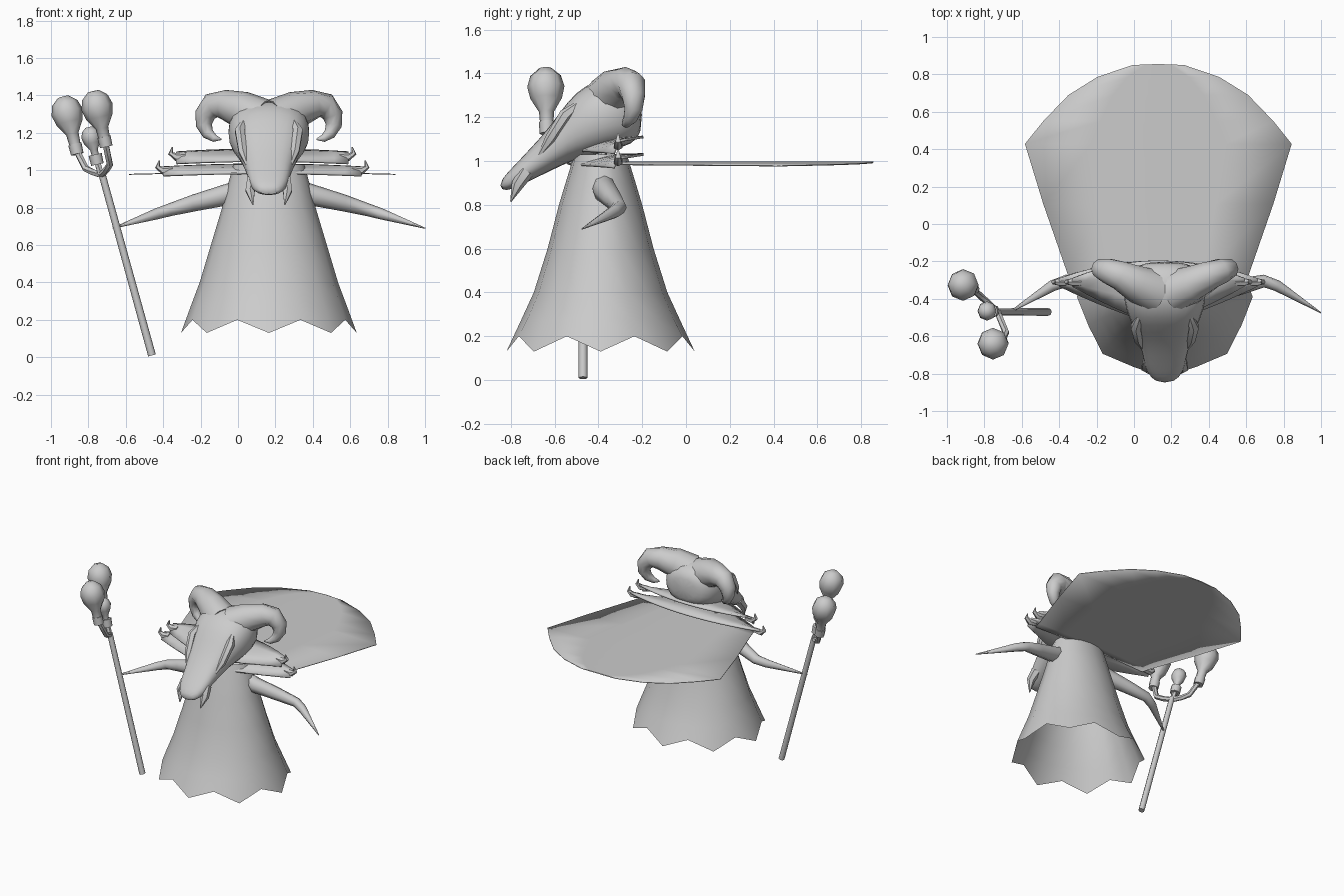
import bpy, bmesh, math
from mathutils import Vector

cube = bpy.data.objects.get("Cube")
if cube:
    bpy.data.objects.remove(cube, do_unlink=True)

grey = bpy.data.materials.new("plain grey")
grey.use_nodes = True
grey.diffuse_color = (0.6, 0.6, 0.6, 1)
bsdf = next(n for n in grey.node_tree.nodes if n.type == 'BSDF_PRINCIPLED')
bsdf.inputs["Base Color"].default_value = (0.6, 0.6, 0.6, 1)
bsdf.inputs["Roughness"].default_value = 0.8

CX = 0.165   # middle of body and head
RX = 0.13    # middle of cape and collars


def loft(name, rings, closed=True, caps=True, angle=50, thick=0, subdiv=0):
    """Join rows of points into a surface."""
    bm = bmesh.new()
    rows = [[bm.verts.new(p) for p in ring] for ring in rings]
    n = len(rows[0])
    for a, b in zip(rows, rows[1:]):
        for i in range(n if closed else n - 1):
            j = (i + 1) % n
            bm.faces.new((a[i], a[j], b[j], b[i]))
    if closed and caps:
        bm.faces.new(rows[0])
        bm.faces.new(rows[-1])
    bmesh.ops.recalc_face_normals(bm, faces=bm.faces)
    mesh = bpy.data.meshes.new(name)
    bm.to_mesh(mesh)
    bm.free()
    mesh.materials.append(grey)
    obj = bpy.data.objects.new(name, mesh)
    bpy.context.collection.objects.link(obj)
    bpy.ops.object.select_all(action='DESELECT')
    obj.select_set(True)
    bpy.context.view_layer.objects.active = obj
    bpy.ops.object.shade_smooth_by_angle(angle=math.radians(angle))
    if thick:
        mod = obj.modifiers.new("thickness", 'SOLIDIFY')
        mod.thickness = thick
        mod.offset = 0
    if subdiv:
        obj.modifiers.new("smooth", 'SUBSURF').levels = subdiv
        obj.modifiers["smooth"].render_levels = subdiv
    return obj


def tube(name, path, radii, ref, sides=8, **kw):
    """Round limb along a path, with a radius at each point."""
    pts = [Vector(p) for p in path]
    rings = []
    for i, (p, r) in enumerate(zip(pts, radii)):
        t = (pts[min(i + 1, len(pts) - 1)] - pts[max(i - 1, 0)]).normalized()
        u = t.cross(Vector(ref)).normalized()
        v = t.cross(u)
        angles = [math.tau * k / sides for k in range(sides)]
        rings.append([p + r * (u * math.cos(a) + v * math.sin(a)) for a in angles])
    return loft(name, rings, **kw)


def mirrored(path, side, cx=CX):
    return [(cx + side * x, y, z) for x, y, z in path]


# Robe: flared skirt with eight hanging points
rings = []
for z, rx, ry in [(1.03, .19, .12), (.9, .225, .16), (.8, .25, .19), (.6, .31, .242),
                  (.4, .37, .305), (.28, .415, .36), (.13, .47, .43)]:
    ring = []
    for i in range(16):
        a = math.tau * i / 16
        notch = z < .2 and i % 2
        k = .94 if notch else 1
        ring.append((CX + k * rx * math.cos(a), -.39 + k * ry * math.sin(a),
                     z + (.07 if notch else 0)))
    rings.append(ring)
loft("robe", rings, caps=False, angle=60)

# Cape: flat fan behind the shoulders
rows = [(.47, -.32), (.485, -.267), (.615, .107), (.713, .428), (.615, .55),
        (.48, .69), (.326, .786), (.138, .85), (.01, .855)]
loft("cape", [[(RX + s * w, y, .995 - .017 * abs(s) * w / .713) for s in (-1, -.5, 0, .5, 1)]
              for w, y in rows], closed=False, thick=.005)

# Collars: two leaf-shaped plates with curled ends
for name, half, base, lift in [("lower_collar", .53, .985, .045), ("upper_collar", .46, 1.05, .06)]:
    rows = []
    for i in range(13):
        s = i / 6 - 1
        front = -.33 - .2 * (1 - abs(s) ** 1.3)
        back = -.29 + .095 * (1 - s * s)
        row = []
        for t in (0, .33, .67, 1):
            wave = .015 * math.sin(math.pi * t)
            row.append((RX + half * s, front + (back - front) * t,
                        base + lift * t + wave - .015 * s * s))
        rows.append(row)
    loft(name, rows, closed=False, thick=.012)
    for side, label in [(1, "left"), (-1, "right")]:
        z = base + lift * .5
        curl = [(half - .05, -.31, z - .005), (half, -.31, z - .01),
                (half + .03, -.31, z + .01), (half + .02, -.31, z + .045)]
        tube(f"{label}_{name}_curl", mirrored(curl, side, RX), (.02, .022, .014, .003),
             (0, 1, 0), sides=6)

# Head: long skull sloping down to the snout (y, top, bottom, half width)
rings = []
for y, top, bottom, w in [(-.2, 1.29, 1.13, .1), (-.24, 1.355, 1.07, .19), (-.36, 1.385, 1.04, .235),
                          (-.46, 1.355, 1.01, .215), (-.54, 1.28, .99, .18), (-.62, 1.16, .95, .145),
                          (-.71, 1.06, .91, .118), (-.79, .975, .865, .105), (-.85, .91, .865, .05)]:
    ring = []
    for i in range(12):
        a = math.tau * (i + .5) / 12
        c, s = math.cos(a), math.sin(a)
        c = math.copysign(abs(c) ** .8, c)
        s = math.copysign(abs(s) ** .8, s)
        ring.append((CX + w * c, y, (top + bottom) / 2 + (top - bottom) / 2 * s))
    rings.append(ring)
loft("head", rings, angle=60, subdiv=1)

# Paired parts: horns, brows, tusks and arms
for side, label in [(1, "left"), (-1, "right")]:
    horn = [(.05, -.36, 1.27), (.15, -.32, 1.325), (.24, -.275, 1.35), (.305, -.25, 1.345),
            (.342, -.24, 1.295), (.347, -.24, 1.24), (.325, -.255, 1.195), (.29, -.275, 1.17),
            (.255, -.29, 1.165)]
    tube(f"{label}_horn", mirrored(horn, side), (.12, .1, .08, .068, .055, .043, .032, .02, .004),
         (0, 1, 0), sides=10, angle=70)
    brow = [(.13, -.48, 1.27), (.155, -.55, 1.21), (.14, -.62, 1.1), (.11, -.68, 1.01)]
    tube(f"{label}_brow", mirrored(brow, side), (.012, .03, .025, .005), (1, 0, 0), sides=6)
    tusk = [(.085, -.73, .95), (.1, -.77, .89), (.085, -.8, .815)]
    tube(f"{label}_tusk", mirrored(tusk, side), (.035, .028, .003), (1, 0, 0), sides=6)
    arm = [(.15, -.38, .9), (.24, -.37, .865), (.4, -.335, .825), (.53, -.305, .788),
           (.6, -.33, .767), (.835, -.475, .69)]
    tube(f"{label}_arm", mirrored(arm, side), (.05, .056, .045, .034, .03, .003), (0, 0, 1))

# Staff with three curved prongs, each ending in a bulb
tube("staff", [(-.46, -.47, .01), (-.73, -.47, .99)], (.021, .019), (0, 1, 0))
top = Vector((-.73, -.47, .975))
prongs = [("back", (-.815, -.39, 1.01), (-.865, -.345, 1.11), (-.914, -.326, 1.31), .085),
          ("front", (-.685, -.58, 1.03), (-.71, -.635, 1.15), (-.754, -.64, 1.34), .085),
          ("middle", (-.742, -.467, 1.01), (-.757, -.465, 1.055), (-.786, -.465, 1.18), .052)]
for label, bend, cup, bulb, r in prongs:
    bend, cup, bulb = Vector(bend), Vector(cup), Vector(bulb)
    d = (bulb - cup).normalized()
    path = [top, top.lerp(bend, .55) - Vector((0, 0, .005)), bend, bend.lerp(cup, .55), cup]
    tube(f"{label}_prong", path, (.018,) * 5, (1, 0, 0), sides=6)
    tube(f"{label}_socket", [cup - d * .025, cup + d * .03], (.034, .036), (1, 0, 0))
    shape = [(-2.2, .35), (-1.4, .4), (-.65, .85), (0, 1), (.6, .82), (1, .35)]
    tube(f"{label}_bulb", [bulb + d * (k * r) for k, _ in shape], [f * r for _, f in shape],
         (1, 0, 0))
